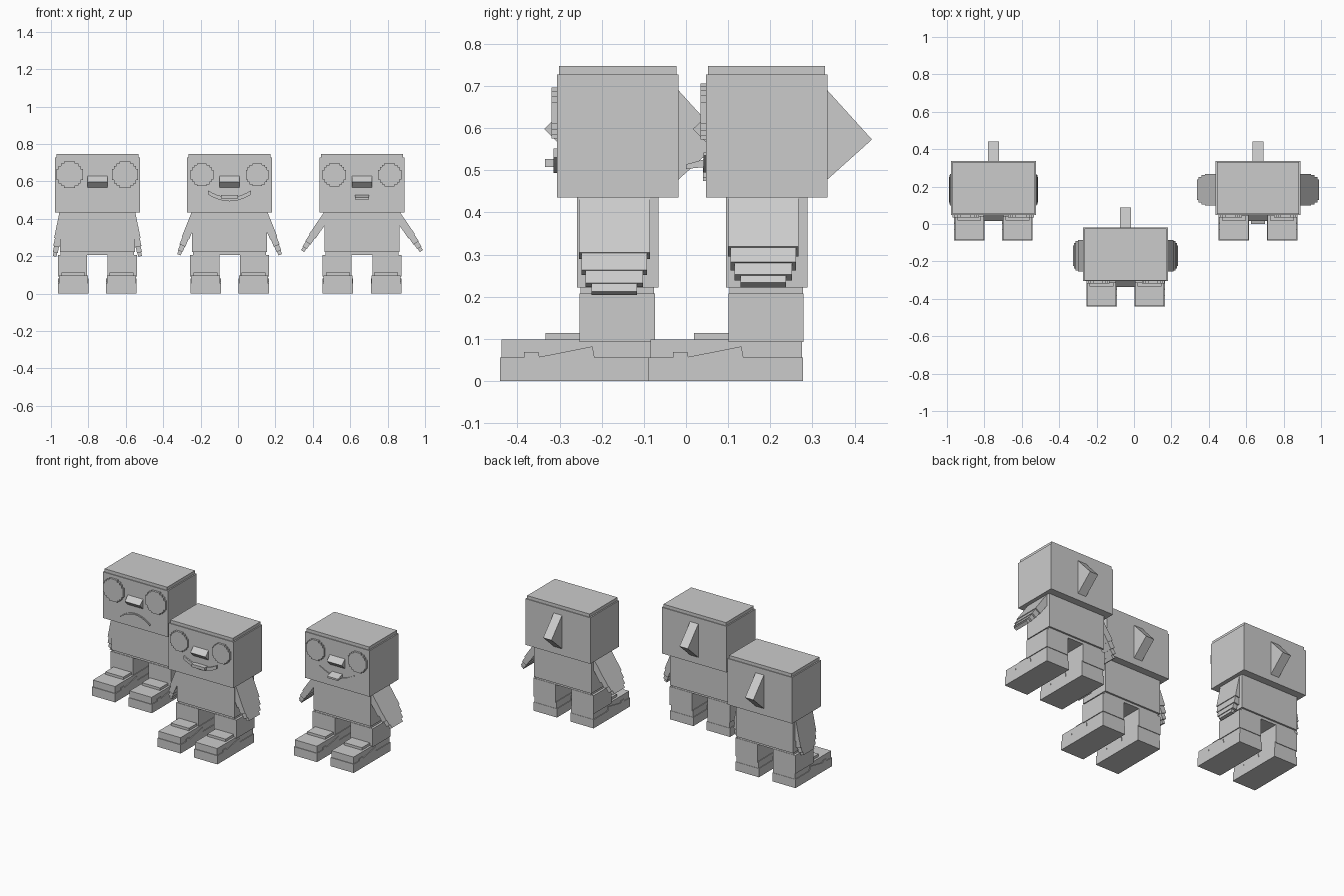
import bpy, bmesh, math
from mathutils import Matrix, Vector

if "Cube" in bpy.data.objects:
    bpy.data.objects.remove(bpy.data.objects["Cube"])

grey = bpy.data.materials.new("plain grey")
grey.diffuse_color = (0.6, 0.6, 0.6, 1)
grey.use_nodes = True
grey.node_tree.nodes["Principled BSDF"].inputs["Base Color"].default_value = grey.diffuse_color


def finish(name, bm, origin):
    bmesh.ops.recalc_face_normals(bm, faces=bm.faces)
    me = bpy.data.meshes.new(name)
    bm.to_mesh(me)
    bm.free()
    me.materials.append(grey)
    ob = bpy.data.objects.new(name, me)
    ob.location = origin
    bpy.context.collection.objects.link(ob)
    return ob


def add_box(bm, x0, x1, y0, y1, z0, z1, m=Matrix()):
    t = m @ Matrix.Translation(((x0 + x1) / 2, (y0 + y1) / 2, (z0 + z1) / 2)) \
        @ Matrix.Diagonal((x1 - x0, y1 - y0, z1 - z0, 1))
    bmesh.ops.create_cube(bm, size=1, matrix=t)


def add_prism(bm, pts, a, b, axis):
    """Extrude a profile from a to b; axis 'x' takes (y, z), axis 'y' takes (x, z)."""
    put = (lambda p, d: (d, p[0], p[1])) if axis == 'x' else (lambda p, d: (p[0], d, p[1]))
    lo = [bm.verts.new(put(p, a)) for p in pts]
    hi = [bm.verts.new(put(p, b)) for p in pts]
    n = len(pts)
    bm.faces.new(lo)
    bm.faces.new(hi[::-1])
    for i in range(n):
        bm.faces.new((lo[i], lo[(i + 1) % n], hi[(i + 1) % n], hi[i]))


def box(name, o, *dims):
    bm = bmesh.new()
    add_box(bm, *dims)
    return finish(name, bm, o)


def prism(name, o, pts, a, b, axis):
    bm = bmesh.new()
    add_prism(bm, pts, a, b, axis)
    return finish(name, bm, o)


def stepped_disc(cx, cz, r):
    """Outline of a circle drawn in square steps."""
    q = [(1, .42), (.84, .42), (.84, .66), (.66, .66), (.66, .84), (.42, .84), (.42, 1)]
    full = q + [(-x, z) for x, z in q[::-1]]
    full += [(-x, -z) for x, z in q] + [(x, -z) for x, z in q[::-1]]
    return [(cx + x * r, cz + z * r) for x, z in full]


def arc_band(half, z_mid, z_end, thick, n=10):
    """Curved mouth strip: parabola from the middle height to the end height."""
    ts = [-1 + 2 * i / n for i in range(n + 1)]
    line = [(half * t, z_mid + (z_end - z_mid) * t * t) for t in ts]
    return line + [(x, z + thick) for x, z in line[::-1]]


FRONT = -.144   # front plane of the head


def arm(name, o, side, angle):
    # layers: start, end, half width, inset of the outer face, thickness
    layers = [(0, .140, .084, 0, .042), (.13, .183, .078, .004, .034),
              (.17, .215, .068, .008, .027), (.20, .236, .054, .012, .020)]
    m = Matrix.Translation((.203, -.008, .435)) @ Matrix.Rotation(-math.radians(angle), 4, 'Y')
    bm = bmesh.new()
    for a, b, w, inset, t in layers:
        add_box(bm, -inset - t, -inset, -w, w, -b, -a, m)
    if side < 0:
        bmesh.ops.scale(bm, vec=(-1, 1, 1), verts=bm.verts)
    finish(name, bm, o)


def figure(tag, cx, cy, arm_angle, eye_r):
    o = Vector((cx, cy, 0))
    # head, cap and torso
    box(tag + "_head", o, -.227, .227, FRONT, .144, .435, .727)
    box(tag + "_head_cap", o, -.219, .219, -.139, .139, .727, .747)
    box(tag + "_body", o, -.201, .201, -.097, .097, .222, .435)
    box(tag + "_hips", o, -.196, .196, -.088, .086, .206, .222)
    # wedge nose and back fin
    prism(tag + "_nose", o, [(FRONT, .628), (FRONT - .031, .598), (FRONT, .567)], -.053, .053, 'x')
    prism(tag + "_back_fin", o, [(.144, .69), (.25, .573), (.144, .478)], -.029, .029, 'x')
    for s, side in ((-1, "left"), (1, "right")):
        name = tag + "_" + side
        prism(name + "_eye", o, stepped_disc(s * .148, .636, eye_r), FRONT - .013, FRONT, 'y')
        arm(name + "_arm", o, s, arm_angle)
        # trouser leg
        box(name + "_leg", o, *sorted((s * .055, s * .211)), -.091, .088, .092, .208)
        # shoe: sole with raised side trim, upper, tongue
        sole = [(-.28, 0), (.086, 0), (.086, .055), (-.055, .055), (-.06, .082), (-.186, .057),
                (-.188, .069), (-.222, .069), (-.222, .055), (-.28, .055)]
        prism(name + "_shoe_sole", o, sole, s * .047, s * .210, 'x')
        bm = bmesh.new()
        add_box(bm, *sorted((s * .051, s * .206)), -.276, .084, .05, .098)
        add_box(bm, *sorted((s * .065, s * .192)), -.172, -.08, .09, .114)
        finish(name + "_shoe_upper", bm, o)
    return o


# left figure: frowning, arms down
o = figure("left_figure", -.752, .1915, 11.5, .070)
prism("left_figure_frown", o, arc_band(.105, .517, .475, .008), FRONT - .007, FRONT, 'y')

# middle figure: broad smile with teeth
o = figure("middle_figure", -.045, -.162, 22, .061)
prism("middle_figure_smile", o, arc_band(.115, .494, .53, .022), FRONT - .009, FRONT, 'y')
box("middle_figure_teeth", o, -.046, .046, FRONT - .029, FRONT, .508, .527)

# right figure: smile with tongue, arms spread
o = figure("right_figure", .663, .1915, 34.4, .063)
prism("right_figure_smile", o, arc_band(.12, .495, .535, .007), FRONT - .006, FRONT, 'y')
prism("right_figure_tongue", o, [(FRONT, .527), (FRONT - .048, .514), (FRONT - .048, .503),
                                 (FRONT, .508)], -.037, .037, 'x')
